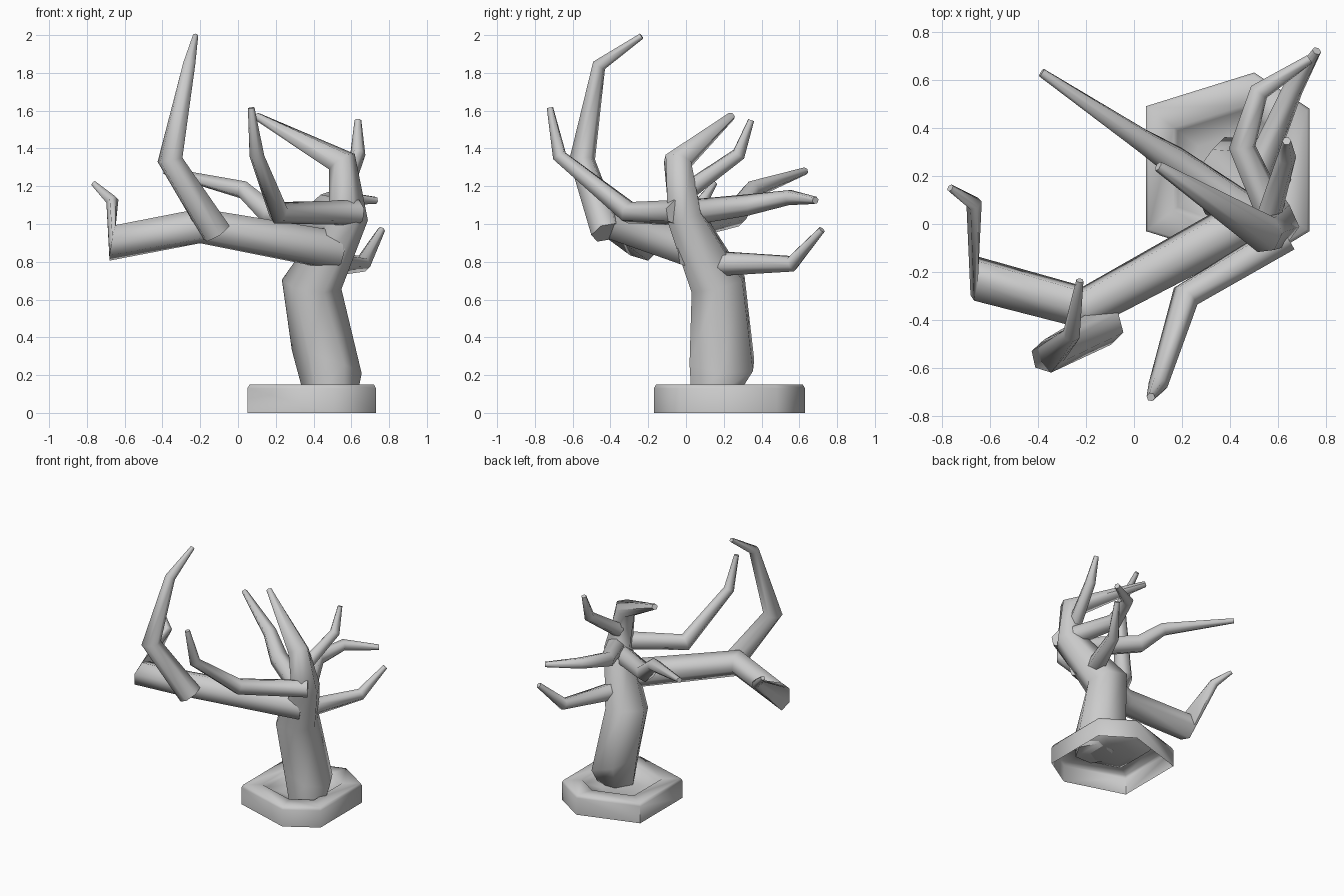
import bpy, bmesh, math
from mathutils import Vector

if "Cube" in bpy.data.objects:
    bpy.data.objects.remove(bpy.data.objects["Cube"])


def finish(name, bm, angle):
    bmesh.ops.recalc_face_normals(bm, faces=bm.faces)
    me = bpy.data.meshes.new(name)
    bm.to_mesh(me)
    bm.free()
    ob = bpy.data.objects.new(name, me)
    bpy.context.collection.objects.link(ob)
    bpy.ops.object.select_all(action='DESELECT')
    ob.select_set(True)
    bpy.context.view_layer.objects.active = ob
    bpy.ops.object.shade_smooth_by_angle(angle=math.radians(angle))
    return ob


def bridge(bm, a, b):
    n = len(a)
    for i in range(n):
        bm.faces.new((a[i], a[(i + 1) % n], b[(i + 1) % n], b[i]))


def limb(name, pts, normals=None, start=None, sides=6):
    """Tapered tube through (x, y, z, radius); normals tilts chosen rings."""
    normals = normals or {}
    bm = bmesh.new()
    P = [Vector(p[:3]) for p in pts]
    rings, u = [], Vector(start) if start else None
    for i, p in enumerate(P):
        into = (p - P[i - 1]).normalized() if i else Vector()
        out = (P[i + 1] - p).normalized() if i < len(P) - 1 else Vector()
        t = Vector(normals[i]) if i in normals else into + out
        t.normalize()
        if u is None:
            u = t.orthogonal()
        u = (u - t * u.dot(t)).normalized()
        v = t.cross(u)
        r = pts[i][3]
        rings.append([bm.verts.new(p + r * (u * math.cos(a) + v * math.sin(a)))
                      for a in (k * math.tau / sides for k in range(sides))])
    for a, b in zip(rings, rings[1:]):
        bridge(bm, a, b)
    bm.faces.new(rings[0])
    bm.faces.new(rings[-1])
    return finish(name, bm, 65)


# Hexagonal planter: open-bottomed shell with a sunken soil bed
hexagon = [(-.34, .26), (.11, .40), (.34, .25), (.34, -.26), (.11, -.40), (-.34, -.26)]
profile = [(1, 0), (1, .13), (.97, .15), (.66, .15), (.61, .12), (.36, .09)]
bm = bmesh.new()
loops = [[bm.verts.new((.39 + x * s, .23 + y * s, z)) for x, y in hexagon]
         for s, z in profile]
for a, b in zip(loops, loops[1:]):
    bridge(bm, a, b)
bm.faces.new(loops[-1])
finish("planter", bm, 65)

# Trunk
limb("trunk", [(.49, .15, .09, .14), (.47, .19, .27, .195), (.39, .17, .68, .16),
               (.585, -.005, 1.04, .105), (.55, -.045, 1.33, .08), (.10, .24, 1.57, .022)],
     {0: (0, 0, 1), 1: (.32, .1, .95)}, start=(1, 0, 0))

# Branches
limb("left_bough", [(.52, .04, .86, .105), (-.20, -.35, .99, .095), (-.665, -.225, .90, .098),
                    (-.665, .085, 1.12, .034), (-.765, .15, 1.215, .016)],
     {2: (-.97, .05, .17)})
limb("tall_branch", [(-.115, -.42, .955, .085), (-.36, -.55, 1.34, .07),
                     (-.26, -.46, 1.84, .037), (-.225, -.235, 1.995, .016)])
limb("front_branch", [(.635, -.05, 1.06, .068), (.215, -.30, 1.06, .062),
                      (.10, -.67, 1.36, .04), (.07, -.72, 1.615, .018)])
limb("back_left_branch", [(.57, -.01, .99, .075), (.17, .26, 1.05, .068),
                          (.03, .35, 1.18, .05), (-.385, .63, 1.28, .02)])
limb("upper_back_branch", [(.56, .03, 1.19, .052), (.635, .28, 1.37, .04), (.635, .345, 1.55, .018)])
limb("middle_back_branch", [(.59, .01, 1.06, .07), (.45, .32, 1.10, .058),
                            (.52, .55, 1.14, .042), (.73, .685, 1.125, .02)])
limb("low_back_branch", [(.49, .16, .79, .068), (.66, .56, .79, .045), (.76, .72, .97, .02)])
